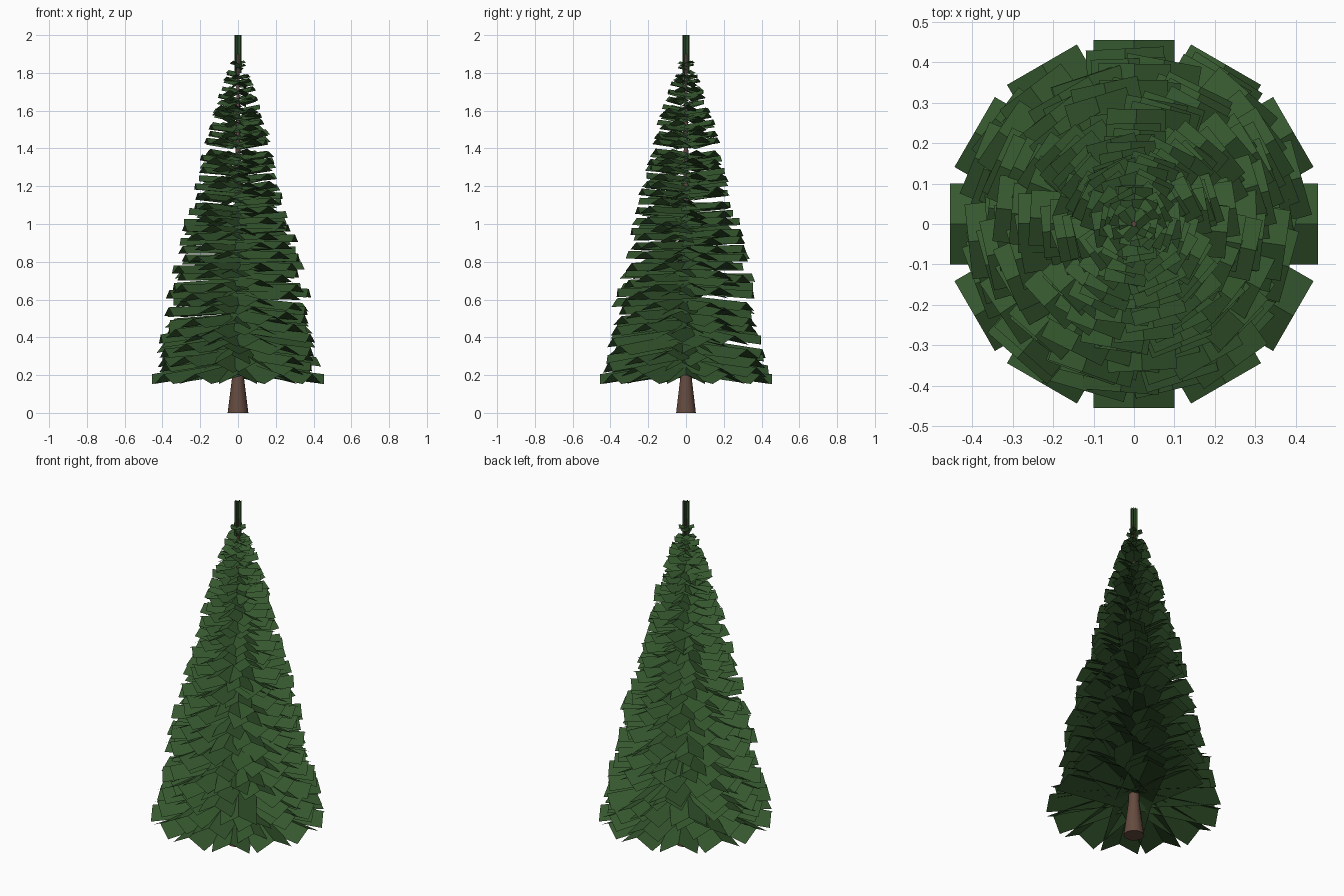
import bpy, bmesh, math, random
from mathutils import Matrix, Vector

if "Cube" in bpy.data.objects:
    bpy.data.objects.remove(bpy.data.objects["Cube"])

random.seed(7)


def material(name, color):
    m = bpy.data.materials.new(name)
    m.diffuse_color = (*color, 1)
    m.use_nodes = True
    m.node_tree.nodes["Principled BSDF"].inputs["Base Color"].default_value = m.diffuse_color
    return m


def make_object(name, bm, mat):
    mesh = bpy.data.meshes.new(name)
    bm.to_mesh(mesh)
    bm.free()
    mesh.materials.append(mat)
    ob = bpy.data.objects.new(name, mesh)
    bpy.context.collection.objects.link(ob)
    return ob


green = material("needle_green", (0.035, 0.095, 0.027))
brown = material("bark_brown", (0.13, 0.07, 0.05))

# Trunk: flared foot, long thin taper
bm = bmesh.new()
SIDES = 10
profile = [(0.055, 0.0), (0.03, 0.2), (0.022, 0.5), (0.015, 1.2), (0.006, 1.9)]
rings = [[bm.verts.new((r * math.cos(math.tau * i / SIDES), r * math.sin(math.tau * i / SIDES), z))
          for i in range(SIDES)] for r, z in profile]
for a, b in zip(rings, rings[1:]):
    for i in range(SIDES):
        j = (i + 1) % SIDES
        bm.faces.new((a[i], a[j], b[j], b[i]))
bm.faces.new(rings[0][::-1])
bm.faces.new(rings[-1])
trunk = make_object("trunk", bm, brown)
bpy.context.view_layer.objects.active = trunk
trunk.select_set(True)
bpy.ops.object.shade_smooth_by_angle(angle=math.radians(40))

# Tip height -> crown radius
CROWN = [(0.2, 0.455), (0.3, 0.445), (0.4, 0.425), (0.6, 0.39), (0.8, 0.345), (1.0, 0.295),
         (1.2, 0.24), (1.4, 0.19), (1.6, 0.135), (1.8, 0.065), (1.88, 0.03)]


def crown_radius(z):
    for (z0, r0), (z1, r1) in zip(CROWN, CROWN[1:]):
        if z <= z1:
            return r0 + (r1 - r0) * (z - z0) / (z1 - z0)
    return CROWN[-1][1]


# Branch: rectangular card folded along a raised centre ridge
def add_branch(bm, angle, z_tip, length, droop):
    half = min(0.028 + 0.158 * length, 0.5 * length)
    fold = 0.52 * half
    rot = Matrix.Rotation(angle, 4, 'Z')
    rows = []
    for x in (0, length):
        z = z_tip + droop * (length - x)
        rows.append([bm.verts.new(rot @ Vector((x, y, z - d)))
                     for y, d in ((-half, fold), (0, 0), (half, fold))])
    a, b = rows
    for i in (0, 1):
        bm.faces.new((a[i], b[i], b[i + 1], a[i + 1]))


# Branch layers: drooping at the bottom, lifting toward the top
bm = bmesh.new()
z, layer = 0.205, 0
while z < 1.88:
    t = (z - 0.2) / 1.68
    count = 12 if layer == 0 else round(10 - 3 * t)
    jitter = 0 if layer == 0 else 1
    for i in range(count):
        angle = math.tau * i / count + layer * 2.4 + jitter * random.uniform(-0.2, 0.2)
        scale = 1 - jitter * random.uniform(0, 0.14)
        add_branch(bm, angle, z + jitter * random.uniform(-0.018, 0.018),
                   crown_radius(z) * scale, 0.16 - 0.4 * t + random.uniform(-0.04, 0.04))
    z += 0.05 - 0.006 * t
    layer += 1
make_object("branches", bm, green)

# Leader: crossed upright cards at the top
bm = bmesh.new()
for k in range(4):
    c, s = 0.018 * math.cos(math.pi * k / 4), 0.018 * math.sin(math.pi * k / 4)
    bm.faces.new([bm.verts.new(v) for v in
                  ((-c, -s, 1.8), (c, s, 1.8), (c, s, 2.0), (-c, -s, 2.0))])
make_object("top_leader", bm, green)
